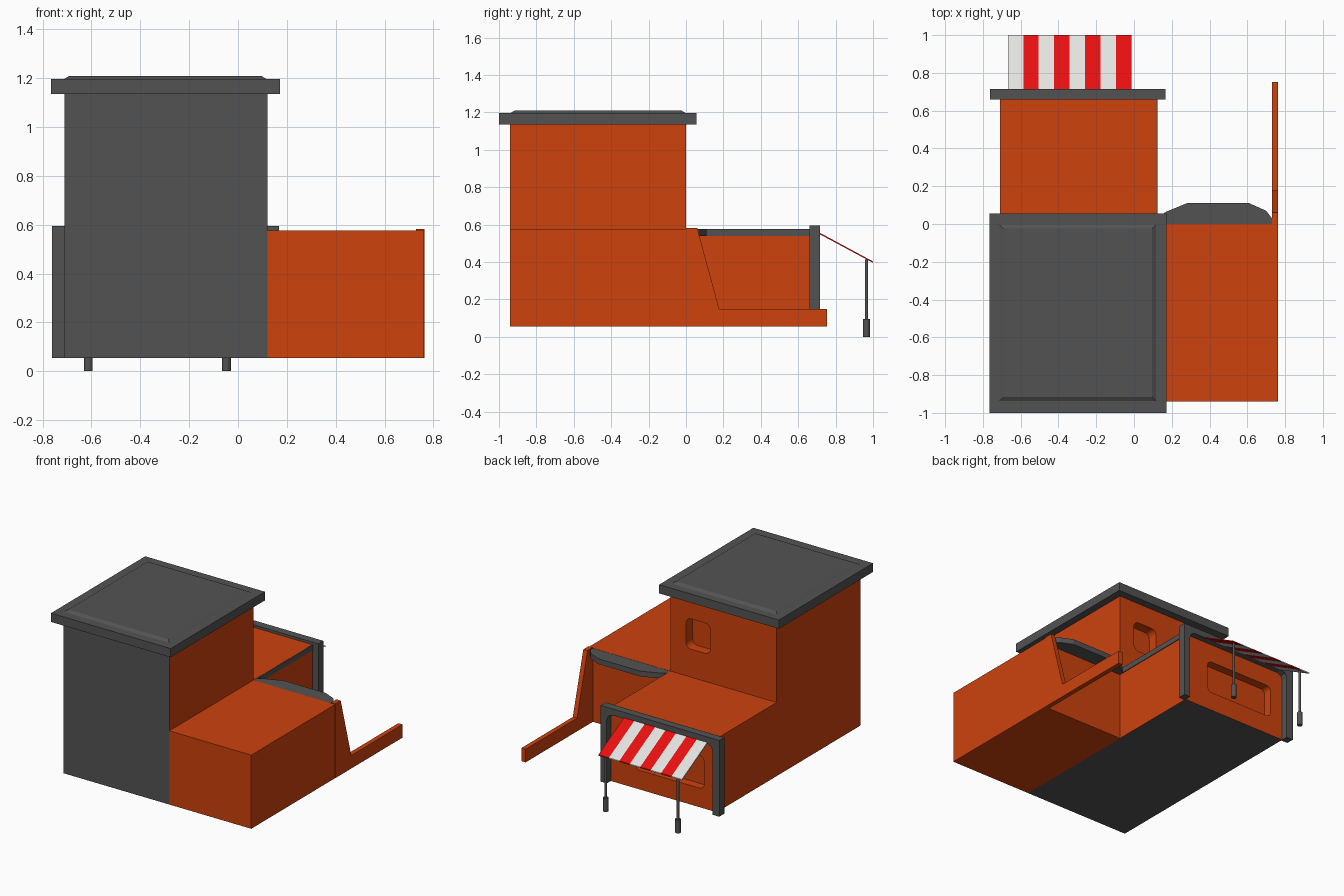
import bpy, bmesh, math
from mathutils import Vector

if "Cube" in bpy.data.objects:
    bpy.data.objects.remove(bpy.data.objects["Cube"])


def material(name, rgb):
    m = bpy.data.materials.new(name)
    m.diffuse_color = (*rgb, 1)
    m.use_nodes = True
    m.node_tree.nodes["Principled BSDF"].inputs["Base Color"].default_value = m.diffuse_color
    return m


ORANGE = material("burnt_orange", (0.61, 0.054, 0.004))
GRAY = material("dark_gray", (0.086, 0.086, 0.086))
RED = material("red", (0.8, 0.005, 0.005))
WHITE = material("off_white", (0.77, 0.77, 0.76))


def finish(bm, name, mats):
    bmesh.ops.recalc_face_normals(bm, faces=bm.faces)
    me = bpy.data.meshes.new(name)
    bm.to_mesh(me)
    bm.free()
    ob = bpy.data.objects.new(name, me)
    bpy.context.collection.objects.link(ob)
    for m in mats:
        me.materials.append(m)
    return ob


def prism(name, pts, axis, lo, hi, *mats):
    """Extrude a 2D profile along an axis: x -> (y,z), y -> (x,z), z -> (x,y)."""
    place = {"x": lambda a, b, t: (t, a, b),
             "y": lambda a, b, t: (a, t, b),
             "z": lambda a, b, t: (a, b, t)}[axis]
    bm = bmesh.new()
    face = bm.faces.new([bm.verts.new(place(a, b, lo)) for a, b in pts])
    new = bmesh.ops.extrude_face_region(bm, geom=[face])["geom"]
    shift = Vector(place(0, 0, hi - lo))
    for v in new:
        if isinstance(v, bmesh.types.BMVert):
            v.co += shift
    return finish(bm, name, mats)


def rect(a0, b0, a1, b1):
    return [(a0, b0), (a1, b0), (a1, b1), (a0, b1)]


def rounded(a0, b0, a1, b1, r, n=5):
    pts = []
    for k, (ca, cb) in enumerate([(a1 - r, b1 - r), (a0 + r, b1 - r), (a0 + r, b0 + r), (a1 - r, b0 + r)]):
        for i in range(n + 1):
            t = math.pi / 2 * (k + i / n)
            pts.append((ca + r * math.cos(t), cb + r * math.sin(t)))
    return pts


def cut(ob, cutter):
    mod = ob.modifiers.new("cut", "BOOLEAN")
    mod.operation = "DIFFERENCE"
    mod.solver = "EXACT"
    mod.object = cutter
    dg = bpy.context.evaluated_depsgraph_get()
    me = bpy.data.meshes.new_from_object(ob.evaluated_get(dg))
    ob.modifiers.clear()
    ob.data = me
    bpy.data.objects.remove(cutter)


BASE, LOW, HIGH = 0.055, 0.577, 1.135

# Main building: stepped profile, gray front wall and underside
main = prism("main_building", [(-0.94, BASE), (0.67, BASE), (0.67, LOW), (0, LOW), (0, HIGH), (-0.94, HIGH)],
             "x", -0.71, 0.12, ORANGE, GRAY)
for p in main.data.polygons:
    if p.center.y < -0.93 or p.center.z < BASE + 0.01:
        p.material_index = 1

# Recessed windows
cut(main, prism("upper_window_cutter", rounded(-0.19, 0.775, 0.0, 0.99, 0.04), "y", -0.07, 0.1, ORANGE))
cut(main, prism("lower_window_cutter", rounded(-0.61, 0.19, -0.07, 0.42, 0.035), "y", 0.61, 0.8, ORANGE))

# Side wing and its low garden wall
prism("side_wing", rect(-0.94, BASE, 0, LOW), "x", 0.12, 0.762, ORANGE)
prism("garden_wall", [(0, BASE), (0.753, BASE), (0.753, 0.148), (0.178, 0.148), (0.06, 0.582), (0, 0.582)],
      "x", 0.73, 0.763, ORANGE)

# Gray canopy on the wing and trim strip along the low building
prism("wing_canopy", [(0.12, 0), (0.73, 0), (0.73, 0.03), (0.70, 0.07), (0.61, 0.11),
                      (0.28, 0.11), (0.17, 0.065), (0.12, 0.03)], "z", 0.538, 0.576, GRAY)
prism("trim_strip", rect(0.0, 0.538, 0.67, 0.576), "x", 0.119, 0.125, GRAY)

# Roof slab with bevelled raised centre
prism("roof_slab", rect(-0.766, -1.0, 0.172, 0.055), "z", HIGH, 1.197, GRAY)
bm = bmesh.new()
rings = [[bm.verts.new((x, y, z)) for x, y in rect(-0.715 + d, -0.94 + d, 0.12 - d, 0.0 - d)]
         for d, z in ((0, 1.195), (0.025, 1.21))]
for i in range(4):
    j = (i + 1) % 4
    bm.faces.new((rings[0][i], rings[0][j], rings[1][j], rings[1][i]))
bm.faces.new(rings[1])
bm.faces.new(rings[0][::-1])
finish(bm, "roof_centre", [GRAY])

# Arch frame round the shop front
c = 0.045
prism("shop_frame", [(-0.762, BASE), (-0.762, 0.595), (0.167, 0.595), (0.167, BASE),
                     (0.12, BASE), (0.12, 0.55 - c), (0.12 - c * 0.3, 0.55 - c * 0.3), (0.12 - c, 0.55),
                     (-0.71 + c, 0.55), (-0.71 + c * 0.3, 0.55 - c * 0.3), (-0.71, 0.55 - c), (-0.71, BASE)],
      "y", 0.66, 0.716, GRAY)

# Striped awning
w = 0.654 / 8
for i in range(8):
    x = -0.668 + i * w
    prism(f"awning_stripe_{i + 1}", [(0.71, 0.551), (1.0, 0.395), (1.0, 0.403), (0.71, 0.559)],
          "x", x, x + w, RED if i % 2 else WHITE)

# Awning posts with thicker feet
for side, x in (("left", -0.613), ("right", -0.047)):
    for part, r, z0, z1 in (("foot", 0.018, 0, 0.095), ("post", 0.009, 0.09, 0.414)):
        pts = [(x + r * math.cos(k * math.pi / 6), 0.965 + r * math.sin(k * math.pi / 6)) for k in range(12)]
        prism(f"awning_{part}_{side}", pts, "z", z0, z1, GRAY)
